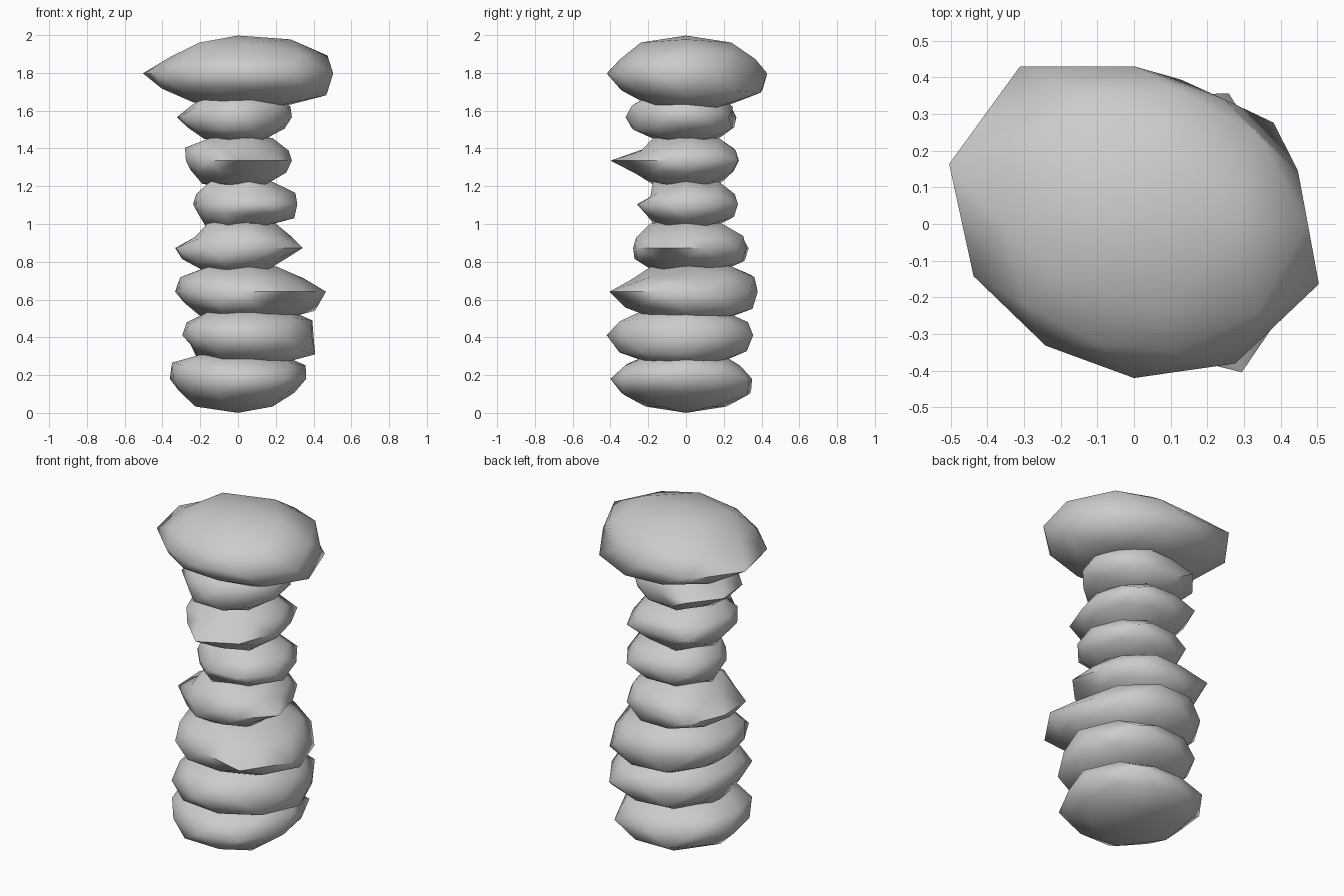
import bpy
import bmesh
import math

cube = bpy.data.objects.get("Cube")
if cube:
    bpy.data.objects.remove(cube, do_unlink=True)

# Plain grey stone
grey = bpy.data.materials.new("stone_grey")
grey.use_nodes = True
colour = (0.6, 0.6, 0.6, 1)
grey.diffuse_color = colour
grey.node_tree.nodes["Principled BSDF"].inputs["Base Color"].default_value = colour

FLATTEN = 0.4      # height of a stone relative to its width
SPACING = 0.231    # distance between neighbouring stone centres
FIRST = 0.18       # height of the lowest stone centre


def blend(sides, angle):
    """Mix the east, north, west and south radii at a given angle."""
    east, north, west, south = sides
    c, s = math.cos(angle), math.sin(angle)
    return (east if c > 0 else west) * c * c + (north if s > 0 else south) * s * s


def stone(name, level, rim, upper, lower, crown, foot):
    """Flattened icosphere whose corners are pushed in or out.

    rim: radii in hundredths at each corner of the equator, anticlockwise
    upper, lower: radii toward east, north, west and south
    crown, foot: least radii of the top and bottom faces
    """
    bm = bmesh.new()
    bmesh.ops.create_icosphere(bm, subdivisions=2, radius=1)
    for v in bm.verts:
        direction = v.co.normalized()
        angle = math.atan2(direction.y, direction.x)
        sides, core = (upper, crown) if direction.z > 0 else (lower, foot)
        height = abs(direction.z)
        if height < 0.1:
            step = math.tau / len(rim)
            radius = rim[round(angle / step - 0.5) % len(rim)]
        elif height > 0.95:
            radius = core * 1.045
        elif height > 0.7:
            radius = max(core, blend(sides, angle))
        else:
            radius = blend(sides, angle)
        v.co = direction * radius / 100
        v.co.z = v.co.z * FLATTEN + FIRST + SPACING * level
    mesh = bpy.data.meshes.new(name)
    bm.to_mesh(mesh)
    bm.free()
    mesh.materials.append(grey)
    obj = bpy.data.objects.new(name, mesh)
    bpy.context.collection.objects.link(obj)
    bpy.ops.object.select_all(action='DESELECT')
    obj.select_set(True)
    bpy.context.view_layer.objects.active = obj
    bpy.ops.object.shade_smooth_by_angle(angle=math.radians(65))


# Stones from the ground up
stone("base_stone", 0, (36, 41, 35, 38, 38, 36, 37, 40, 42, 38),
      (40, 34, 41, 38), (35, 41, 35, 41), crown=38, foot=43)
stone("second_stone", 1, (42, 44, 35, 34, 31, 31, 38, 42, 41, 41),
      (44, 38, 32, 41), (48, 39, 28, 43), crown=37, foot=40)
stone("third_stone", 2, (40, 42, 38, 37, 35, 33, 36, 33, 50, 49),
      (39, 43, 36, 34), (48, 43, 32, 39), crown=38, foot=38)
stone("fourth_stone", 3, (31, 34, 32, 41, 35, 34, 28, 28, 33, 36),
      (32, 36, 27, 31), (29, 37, 33, 32), crown=38, foot=35)
stone("fifth_stone", 4, (33, 34, 27, 29, 25, 23, 22, 26, 31, 33),
      (34, 30, 26, 21), (35, 31, 24, 25), crown=35, foot=33)
stone("sixth_stone", 5, (30, 34, 28, 34, 29, 29, 29, 40, 36, 30),
      (30, 31, 33, 28), (30, 30, 28, 33), crown=35, foot=36)
stone("seventh_stone", 6, (30, 28, 24, 33, 34, 32, 29, 32, 28, 30),
      (31, 29, 29, 34), (29, 30, 30, 34), crown=36, foot=34)
stone("cap_stone", 7, (47, 42, 43, 53, 53, 46, 41, 42, 47, 53),
      (53, 42, 42, 40), (55, 48, 45, 41), crown=48, foot=45)
